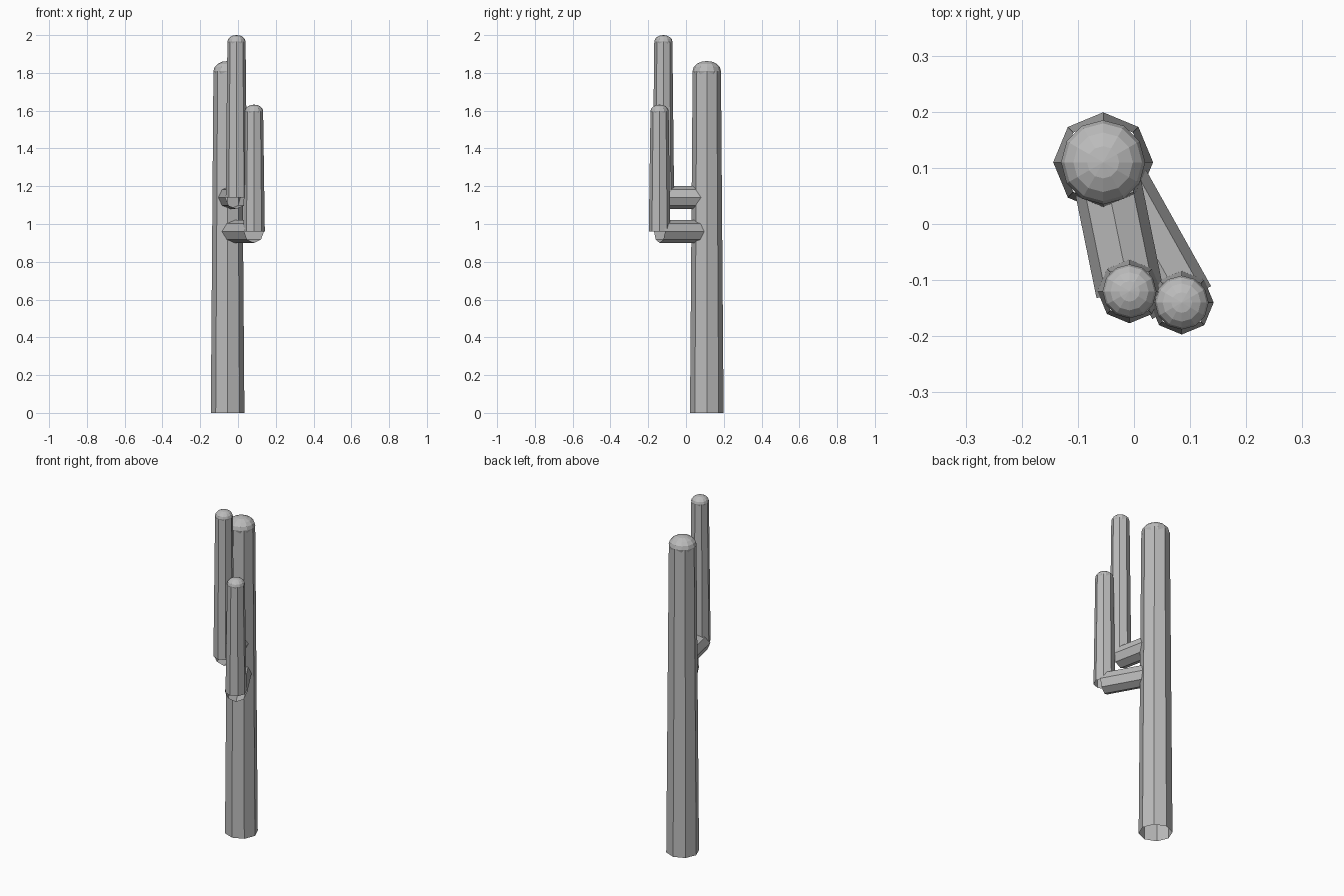
import bpy
import math
from mathutils import Vector

if "Cube" in bpy.data.objects:
    bpy.data.objects.remove(bpy.data.objects["Cube"], do_unlink=True)

# Single plain grey for the whole plant
GREY = (0.5, 0.5, 0.5, 1.0)
grey = bpy.data.materials.new("plain grey")
grey.use_nodes = True
grey.diffuse_color = GREY
grey.node_tree.nodes["Principled BSDF"].inputs["Base Color"].default_value = GREY


def finish(name):
    obj = bpy.context.object
    obj.name = name
    obj.data.materials.append(grey)
    return obj


def stem(name, x, y, base, top, r_base, r_top):
    """Tapered, open eight-sided tube standing upright."""
    bpy.ops.mesh.primitive_cone_add(
        vertices=8, radius1=r_base, radius2=r_top, depth=top - base,
        end_fill_type='NOTHING', location=(x, y, (base + top) / 2))
    finish(name)


def dome(name, x, y, z, radius, height):
    """Flattened rounded tip."""
    bpy.ops.mesh.primitive_uv_sphere_add(
        segments=12, ring_count=8, radius=1, location=(x, y, z))
    finish(name).scale = (radius, radius, height)


def branch(name, start, end, radius):
    """Horizontal open eight-sided tube between two points."""
    start, end = Vector(start), Vector(end)
    span = end - start
    bpy.ops.mesh.primitive_cylinder_add(
        vertices=8, radius=radius, depth=span.length, end_fill_type='NOTHING',
        location=(start + end) / 2,
        rotation=(math.pi / 2, 0, math.atan2(span.y, span.x) + math.pi / 2))
    finish(name)


# Trunk
TX, TY = -0.055, 0.11
stem("trunk", TX, TY, 0, 1.81, 0.089, 0.075)
dome("trunk_tip", TX, TY, 1.81, 0.075, 0.053)

# Arms: each a horizontal branch, an upright stem and a tip
arms = [
    ("tall_arm", -0.008, -0.12, 1.14, 1.966),
    ("short_arm", 0.085, -0.14, 0.96, 1.598),
]
for name, x, y, base, top in arms:
    branch(name + "_branch", (TX, TY, base), (x, y, base), 0.06)
    stem(name + "_stem", x, y, base, top, 0.057, 0.048)
    dome(name + "_tip", x, y, top, 0.048, 0.034)
